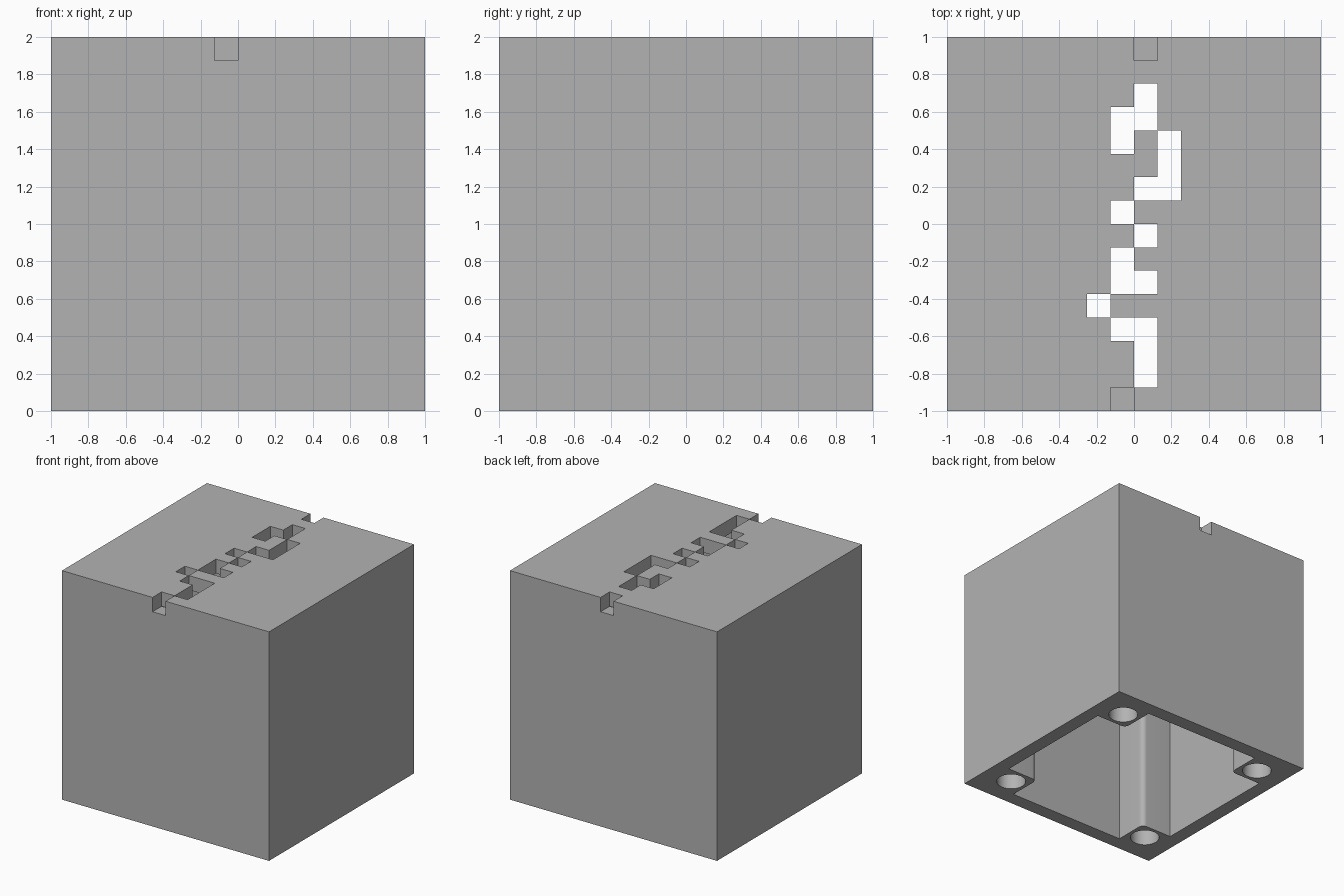
import bpy, bmesh, math
from mathutils import Vector

if "Cube" in bpy.data.objects:
    bpy.data.objects.remove(bpy.data.objects["Cube"], do_unlink=True)

CELL = 0.125           # grid step, also wall and roof thickness
POST = 0.425           # corner post reach from the outside
ROUND = 0.045          # rounding of the post edges
ROOF = 2 - CELL

grey = bpy.data.materials.new("plain_grey")
grey.use_nodes = True
grey.diffuse_color = (0.45, 0.45, 0.45, 1)
grey.node_tree.nodes["Principled BSDF"].inputs["Base Color"].default_value = grey.diffuse_color


def finish(name, bm):
    bmesh.ops.recalc_face_normals(bm, faces=bm.faces)
    mesh = bpy.data.meshes.new(name)
    bm.to_mesh(mesh)
    bm.free()
    mesh.materials.append(grey)
    ob = bpy.data.objects.new(name, mesh)
    bpy.context.collection.objects.link(ob)
    return ob


def add_box(bm, low, high):
    low, high = Vector(low), Vector(high)
    verts = bmesh.ops.create_cube(bm, size=1)["verts"]
    bmesh.ops.scale(bm, vec=high - low, verts=verts)
    bmesh.ops.translate(bm, vec=(low + high) / 2, verts=verts)


def prism(bm, outline, low, high):
    face = bm.faces.new([bm.verts.new((x, y, low)) for x, y in outline])
    new = bmesh.ops.extrude_face_region(bm, geom=[face])["geom"]
    bmesh.ops.translate(bm, vec=(0, 0, high - low),
                        verts=[v for v in new if isinstance(v, bmesh.types.BMVert)])


def cut(target, cutter):
    cutter.hide_render = True
    mod = target.modifiers.new(cutter.name, 'BOOLEAN')
    mod.operation, mod.solver, mod.object = 'DIFFERENCE', 'EXACT', cutter
    mod.use_self = True
    bpy.context.view_layer.objects.active = target
    bpy.ops.object.modifier_apply(modifier=mod.name)
    bpy.data.objects.remove(cutter, do_unlink=True)


# Outer block
bm = bmesh.new()
add_box(bm, (-1, -1, 0), (1, 1, 2))
block = finish("hollow_block", bm)

# Cavity open at the bottom, leaving rounded posts in the corners
inner, side = 1 - CELL, 1 - POST
quarter = [(inner, side)]
centre = side + ROUND
for i in range(9):
    a = math.radians(270 - i * 90 / 8)
    quarter.append((centre + ROUND * math.cos(a), centre + ROUND * math.sin(a)))
quarter.append((side, inner))
outline = []
for turn in range(4):
    c, s = round(math.cos(turn * math.pi / 2)), round(math.sin(turn * math.pi / 2))
    outline += [(x * c - y * s, x * s + y * c) for x, y in quarter]
bm = bmesh.new()
prism(bm, outline, -0.1, ROOF)
cut(block, finish("cavity_cutter", bm))

# Round bores up into the posts
bm = bmesh.new()
middle = 1 - (CELL + POST) / 2
for sx in (-1, 1):
    for sy in (-1, 1):
        ring = [(sx * middle + 0.12 * math.cos(i * math.tau / 32),
                 sy * middle + 0.12 * math.sin(i * math.tau / 32)) for i in range(32)]
        prism(bm, ring, -0.1, 0.6)
cut(block, finish("bore_cutter", bm))

# Stepped crack through the roof: one text row per grid row, back to front
crack = ("..#. .... ..#. .##. .#.# ...# ..## .#.. "
         "..#. .#.. .##. #... .##. ..#. ..#. .#..").split()
grow = 0.0004
bm = bmesh.new()
for row, cells in enumerate(crack):
    y = 1 - row * CELL
    for col, mark in enumerate(cells):
        if mark == "#":
            x = (col - 2) * CELL
            back = y + (0.1 if row == 0 else grow)
            front = y - CELL - (0.1 if row == len(crack) - 1 else grow)
            add_box(bm, (x - grow, front, ROOF - grow), (x + CELL + grow, back, 2.1))
cut(block, finish("crack_cutter", bm))

# Smooth the curved walls, keep the corners crisp
bpy.ops.object.select_all(action='DESELECT')
block.select_set(True)
bpy.context.view_layer.objects.active = block
bpy.ops.object.shade_smooth_by_angle(angle=math.radians(30))
